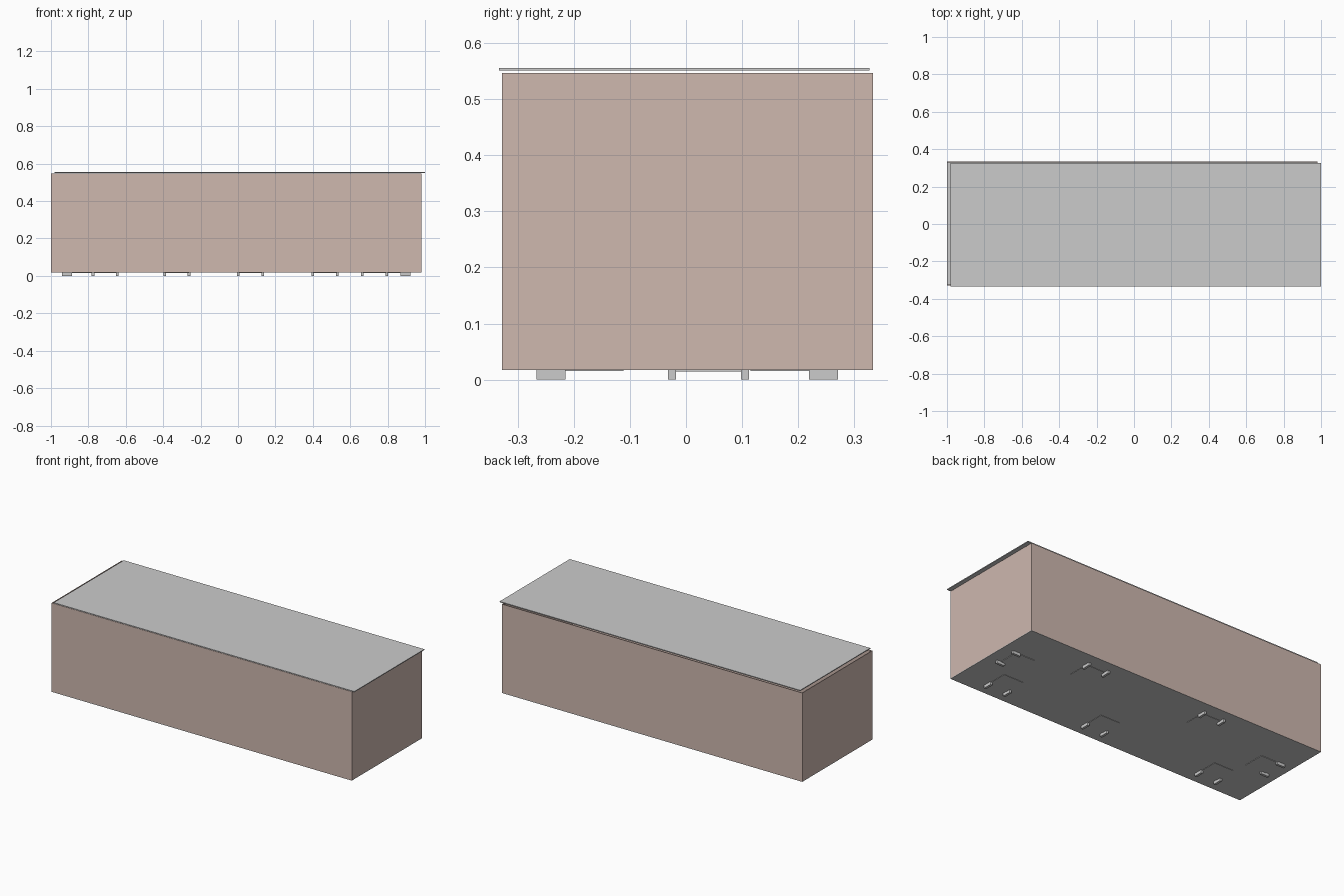
import bpy

if "Cube" in bpy.data.objects:
    bpy.data.objects.remove(bpy.data.objects["Cube"])

wall_mat = bpy.data.materials.new("wall_pink")
wall_mat.diffuse_color = (0.62, 0.48, 0.43, 1)
wall_mat.use_nodes = True
wall_mat.node_tree.nodes["Principled BSDF"].inputs["Base Color"].default_value = wall_mat.diffuse_color


def box(name, x0, x1, y0, y1, z0, z1, mat=None):
    bpy.ops.mesh.primitive_cube_add(
        size=1, location=((x0 + x1) / 2, (y0 + y1) / 2, (z0 + z1) / 2))
    ob = bpy.context.object
    ob.name = name
    ob.scale = (x1 - x0, y1 - y0, z1 - z0)
    bpy.ops.object.transform_apply(location=False, rotation=False, scale=True)
    if mat:
        ob.data.materials.append(mat)
    return ob


# Thin upright walls
X0, X1, Y0, Y1, Z0, Z1, T = -1.0, 0.98, -0.328, 0.333, 0.018, 0.547, 0.004
box("front_wall", X0, X1, Y0, Y0 + T, Z0, Z1, wall_mat)
box("back_wall", X0, X1, Y1 - T, Y1, Z0, Z1, wall_mat)
box("left_wall", X0, X0 + T, Y0 + T, Y1 - T, Z0, Z1, wall_mat)
box("right_wall", X1 - T, X1, Y0 + T, Y1 - T, Z0, Z1, wall_mat)

# Floor, and roof sheet floating just above the walls, slightly offset
box("floor", X0, X1, Y0, Y1, 0.0173, 0.0213)
box("roof", -0.982, 1.0, -0.333, 0.327, 0.551, 0.556)

# Underside pads along the long sides: (x start, side of the floor)
PAD, FOOT_L, FOOT_W = 0.13, 0.052, 0.014
for i, (x, side) in enumerate([(0.40, 1), (-0.392, 1), (0.665, -1),
                               (0.002, -1), (-0.775, -1)]):
    edge = 0.245 if side > 0 else -0.241
    ys = sorted((edge, edge - side * PAD))
    box(f"pad_{i}", x, x + PAD, *ys, 0.0155, 0.0175)
    for fx in (x, x + PAD):
        box(f"foot_{i}", fx - FOOT_W / 2, fx + FOOT_W / 2,
            edge - FOOT_L / 2, edge + FOOT_L / 2, 0, 0.0175)

# Underside pads at the two ends
for name, edge, side in [("right", 0.895, 1), ("left", -0.914, -1)]:
    xs = sorted((edge, edge - side * PAD))
    y = -0.025
    box(f"{name}_end_pad", *xs, y, y + PAD, 0.0145, 0.0175)
    for fy in (y, y + PAD):
        box(f"{name}_end_foot", edge - FOOT_L / 2, edge + FOOT_L / 2,
            fy - FOOT_W / 2, fy + FOOT_W / 2, 0, 0.0175)
